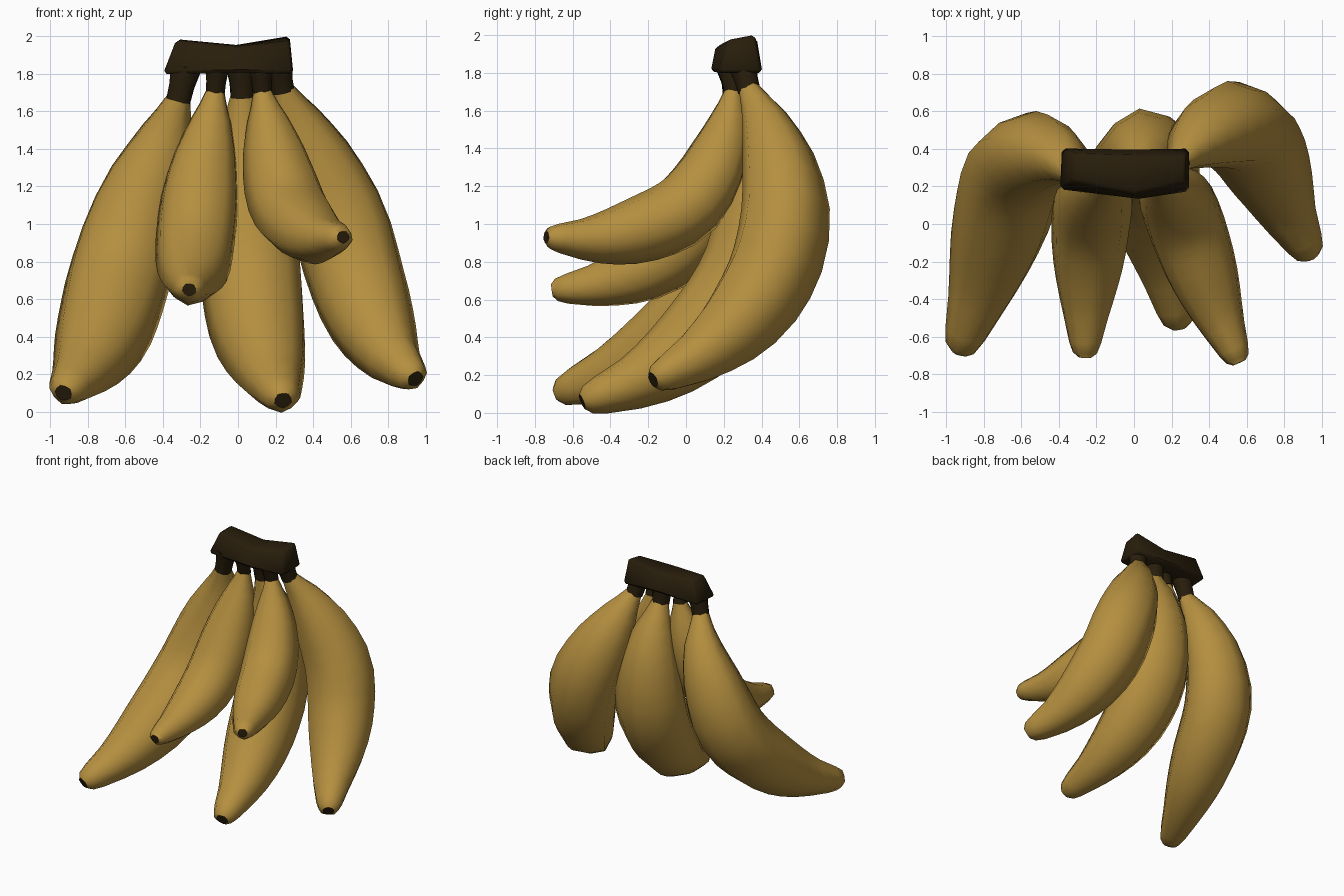
import bpy, bmesh, math
from mathutils import Vector

if "Cube" in bpy.data.objects:
    bpy.data.objects.remove(bpy.data.objects["Cube"])


def material(name, rgb):
    m = bpy.data.materials.new(name)
    m.diffuse_color = (*rgb, 1)
    m.use_nodes = True
    m.node_tree.nodes["Principled BSDF"].inputs["Base Color"].default_value = m.diffuse_color
    return m


YELLOW = material("ripe_yellow", (0.46, 0.275, 0.05))
BROWN = material("dark_brown", (0.021, 0.0125, 0.0035))
SIDES = 10


def finish(bm, name, mats, angle):
    bmesh.ops.recalc_face_normals(bm, faces=bm.faces)
    me = bpy.data.meshes.new(name)
    bm.to_mesh(me)
    bm.free()
    for m in mats:
        me.materials.append(m)
    ob = bpy.data.objects.new(name, me)
    bpy.context.collection.objects.link(ob)
    bpy.ops.object.select_all(action='DESELECT')
    ob.select_set(True)
    bpy.context.view_layer.objects.active = ob
    bpy.ops.object.shade_smooth_by_angle(angle=math.radians(angle))
    return ob


def spline(pts, n=16):
    # Catmull-Rom curve through the points
    p = [2 * pts[0] - pts[1]] + pts + [2 * pts[-1] - pts[-2]]
    out = []
    for i in range(1, len(p) - 2):
        a, b, c, d = p[i - 1:i + 3]
        for k in range(n):
            t = k / n
            out.append(0.5 * (2 * b + (c - a) * t + (2 * a - 5 * b + 4 * c - d) * t * t
                              + (3 * b - a - 3 * c + d) * t ** 3))
    return out + [pts[-1]]


def at_length(path, t):
    # point and tangent at a fraction of the path length
    seg = [(b - a).length for a, b in zip(path, path[1:])]
    goal = t * sum(seg)
    for i, s in enumerate(seg):
        if goal <= s or i == len(seg) - 1:
            return path[i].lerp(path[i + 1], min(goal / s, 1)), (path[i + 1] - path[i]).normalized()
        goal -= s


def loft(bm, rings, bump, wide):
    # rings: (centre, tangent, side vector, radius); bump makes a soft pentagon, ridge outwards
    loops = []
    for c, tan, side, r in rings:
        u = (side - tan * side.dot(tan)).normalized()
        v = tan.cross(u)
        loop = []
        for k in range(SIDES):
            a = math.radians(18) + 2 * math.pi * k / SIDES
            q = r * (1.03 + bump * math.cos(5 * (a - math.radians(270))))
            loop.append(bm.verts.new(c + q * (wide * math.cos(a) * u + math.sin(a) * v)))
        loops.append(loop)
    for A, B in zip(loops, loops[1:]):
        for k in range(SIDES):
            j = (k + 1) % SIDES
            bm.faces.new((A[k], A[j], B[j], B[k]))
    return bm.faces.new(loops[0]), bm.faces.new(loops[-1])


PROFILE = [(0, .23), (.05, .36), (.1, .52), (.16, .67), (.22, .80), (.29, .90), (.36, .97),
           (.43, 1), (.5, 1), (.56, .98), (.62, .95), (.69, .88), (.75, .79), (.81, .68),
           (.87, .56), (.95, .41), (.985, .31), (1, .17)]


def banana(name, radius, stem_top, pts):
    path = spline([Vector(p) for p in pts])
    side = (path[-1] - path[0]).cross(path[len(path) // 2] - path[0]).normalized()
    # fruit body with a dark tip
    bm = bmesh.new()
    _, end = loft(bm, [(*at_length(path, t), side, radius * r) for t, r in PROFILE], .04, 1.09)
    inset = bmesh.ops.inset_region(bm, faces=[end], thickness=0.008, depth=0.008)
    for f in [end] + inset['faces']:
        f.material_index = 1
    finish(bm, name, [YELLOW, BROWN], 60)
    # stem
    bm = bmesh.new()
    top, base = Vector(stem_top), path[0]
    d = (base - top).normalized()
    r = radius * .23 + .005
    loft(bm, [(top, d, side, r * 1.3), (top.lerp(base, .6), d, side, r * 1.05),
              (base + d * .015, d, side, r)], 0, 1.05)
    finish(bm, name + "_stem", [BROWN], 60)


banana("left_banana", .245, (-.275, .25, 1.84),
       [(-.315, .26, 1.67), (-.40, .35, 1.42), (-.525, .37, 1.1), (-.62, .28, .77),
        (-.70, .01, .48), (-.80, -.32, .255), (-.93, -.685, .10)])
banana("front_left_banana", .19, (-.11, .22, 1.84),
       [(-.12, .25, 1.71), (-.15, .23, 1.5), (-.19, .17, 1.25), (-.22, .04, .98),
        (-.235, -.16, .80), (-.25, -.44, .69), (-.26, -.71, .65)])
banana("middle_banana", .243, (.02, .27, 1.84),
       [(.025, .29, 1.69), (.045, .37, 1.4), (.06, .385, 1.1), (.075, .315, .75),
        (.11, .10, .44), (.175, -.2, .205), (.24, -.55, .06)])
banana("front_right_banana", .185, (.12, .22, 1.84),
       [(.13, .25, 1.71), (.175, .21, 1.48), (.225, .12, 1.25), (.28, -.02, 1.08),
        (.36, -.25, .975), (.45, -.49, .925), (.56, -.74, .93)])
banana("right_banana", .235, (.21, .30, 1.84),
       [(.235, .33, 1.72), (.33, .43, 1.5), (.445, .50, 1.25), (.55, .515, 1.0),
        (.625, .445, .73), (.715, .28, .48), (.82, .05, .29), (.945, -.175, .175)])

# crown: three cross-sections joined into a block, edges bevelled
bm = bmesh.new()
sections = [[(-.40, .18, 1.80), (-.39, .405, 1.80), (-.325, .375, 1.985), (-.33, .23, 1.98)],
            [(.03, .13, 1.805), (-.01, .40, 1.805), (-.01, .365, 1.955), (0, .16, 1.945)],
            [(.295, .17, 1.80), (.295, .405, 1.80), (.275, .365, 2.005), (.275, .22, 1.975)]]
rows = [[bm.verts.new(p) for p in s] for s in sections]
for A, B in zip(rows, rows[1:]):
    for k in range(4):
        bm.faces.new((A[k], A[(k + 1) % 4], B[(k + 1) % 4], B[k]))
bm.faces.new(rows[0])
bm.faces.new(rows[-1])
bmesh.ops.recalc_face_normals(bm, faces=bm.faces)
sharp = [e for e in bm.edges if e.calc_face_angle(0) > .6]
bmesh.ops.bevel(bm, geom=sharp, offset=.018, segments=1, affect='EDGES')
finish(bm, "crown", [BROWN], 50)
